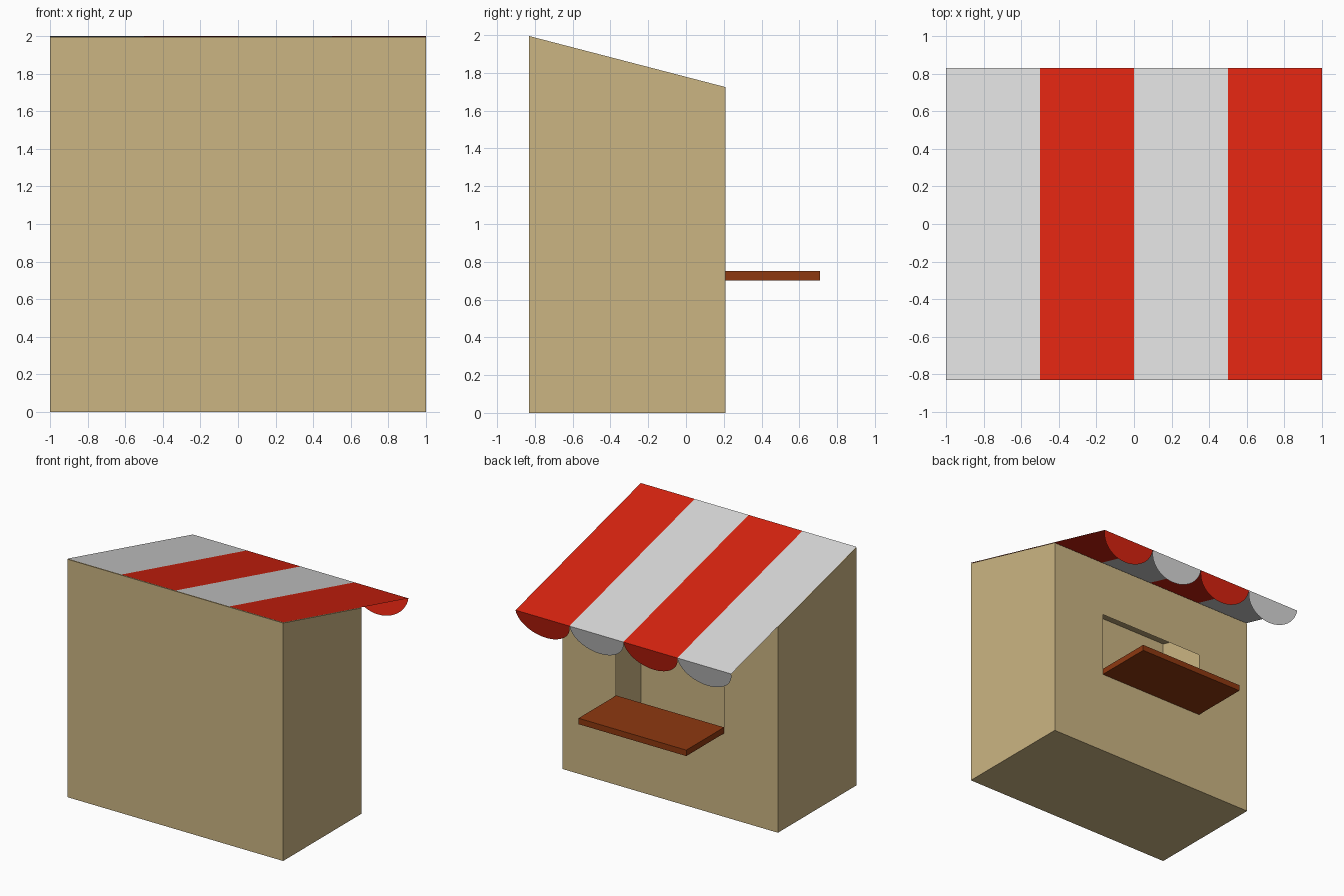
import bpy
import bmesh
from math import cos, sin, pi, sqrt

if "Cube" in bpy.data.objects:
    bpy.data.objects.remove(bpy.data.objects["Cube"], do_unlink=True)


def make_material(name, rgb):
    mat = bpy.data.materials.new(name)
    mat.use_nodes = True
    color = (*rgb, 1)
    mat.diffuse_color = color
    mat.node_tree.nodes["Principled BSDF"].inputs["Base Color"].default_value = color
    return mat


tan = make_material("tan_plaster", (0.6, 0.46, 0.225))
white = make_material("awning_white", (0.69, 0.69, 0.69))
red = make_material("awning_red", (0.69, 0.017, 0.005))
brown = make_material("counter_brown", (0.27, 0.04, 0.005))


def finish(bm, name, materials):
    mesh = bpy.data.meshes.new(name)
    bm.to_mesh(mesh)
    bm.free()
    for mat in materials:
        mesh.materials.append(mat)
    obj = bpy.data.objects.new(name, mesh)
    bpy.context.collection.objects.link(obj)
    return obj


FRONT, WALL, EAVE = -0.83, 0.21, 0.83
TOP, SLOPE = 2.0, 0.26


def roof_z(y):
    return TOP - SLOPE * (y - FRONT)


# Hollow thin-walled hut with a sloping top
bm = bmesh.new()
bmesh.ops.create_cube(bm, size=1)
for v in bm.verts:
    y = WALL if v.co.y > 0 else FRONT
    v.co = (v.co.x * 2, y, roof_z(y) - 0.005 if v.co.z > 0 else 0)
bm.normal_update()

# Serving window: slice the counter-side wall and remove the middle panel
wall = max(bm.faces, key=lambda f: f.normal.y)
bmesh.ops.delete(bm, geom=[wall], context='FACES_ONLY')
xs = (-1, -0.5, 0.5, 1)
zs = (0, 0.72, 1.25, roof_z(WALL) - 0.005)
for i in range(3):
    for j in range(3):
        if i == j == 1:
            continue
        corners = ((i, j), (i, j + 1), (i + 1, j + 1), (i + 1, j))
        bm.faces.new([bm.verts.new((xs[a], WALL, zs[b])) for a, b in corners])
bmesh.ops.remove_doubles(bm, verts=bm.verts, dist=0.0001)
finish(bm, "hut_walls", [tan])

# Counter shelf under the window
bm = bmesh.new()
bmesh.ops.create_cube(bm, size=1)
for v in bm.verts:
    v.co = (v.co.x, WALL + 0.25 + v.co.y * 0.5, 0.725 + v.co.z * 0.05)
finish(bm, "counter_shelf", [brown])

# Striped awning sheet, four alternating panels
bm = bmesh.new()
for i in range(4):
    x = -1 + i * 0.5
    points = ((x, FRONT), (x + 0.5, FRONT), (x + 0.5, EAVE), (x, EAVE))
    face = bm.faces.new([bm.verts.new((px, py, roof_z(py))) for px, py in points])
    face.material_index = i % 2
bmesh.ops.remove_doubles(bm, verts=bm.verts, dist=0.0001)
finish(bm, "awning_roof", [white, red])

# Scalloped valance hanging square to the awning slope
bm = bmesh.new()
length = sqrt(1 + SLOPE ** 2)
drop_y, drop_z = -0.19 * SLOPE / length, -0.19 / length
for i in range(4):
    center = -0.75 + i * 0.5
    ring = []
    for k in range(25):
        a = pi * k / 24
        ring.append(bm.verts.new((center + 0.25 * cos(a),
                                  EAVE + drop_y * sin(a),
                                  roof_z(EAVE) + drop_z * sin(a))))
    face = bm.faces.new(ring)
    face.material_index = i % 2
bm.normal_update()
for f in bm.faces:
    if f.normal.y < 0:
        f.normal_flip()
finish(bm, "awning_valance", [white, red])
